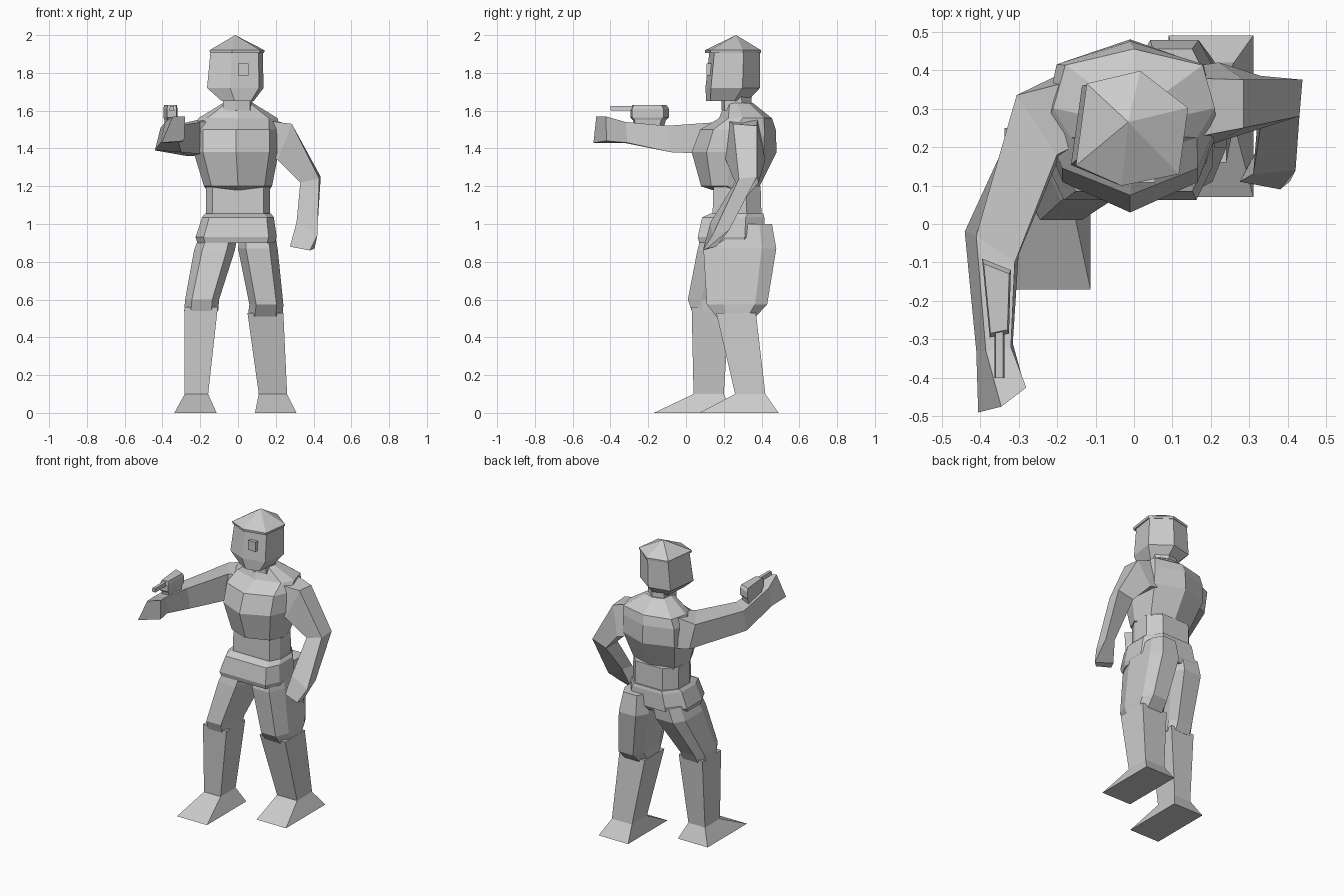
import bpy, bmesh


def loft(name, rings):
    """Skin a stack of equal-sized rings; a one-point ring closes to an apex."""
    bm = bmesh.new()
    rows = [[bm.verts.new(p) for p in ring] for ring in rings]
    for a, b in zip(rows, rows[1:]):
        n = len(a)
        for i in range(n):
            j = (i + 1) % n
            if len(b) == 1:
                bm.faces.new((a[i], a[j], b[0]))
            else:
                bm.faces.new((a[i], a[j], b[j], b[i]))
    for row in (rows[0], rows[-1]):
        if len(row) > 2:
            bm.faces.new(row)
    bmesh.ops.recalc_face_normals(bm, faces=bm.faces)
    mesh = bpy.data.meshes.new(name)
    bm.to_mesh(mesh)
    bm.free()
    obj = bpy.data.objects.new(name, mesh)
    bpy.context.collection.objects.link(obj)
    return obj


def stack(name, shape, sections, apex=None):
    """Loft a unit outline through sections (cx, cy, z, half_x, half_y)."""
    rings = [[(cx + x * hx, cy + y * hy, z) for x, y in shape]
             for cx, cy, z, hx, hy in sections]
    return loft(name, rings + ([[apex]] if apex else []))


TRUNK = [(0, -1), (.78, -.65), (1, -.1), (.85, .7),
         (0, 1), (-.85, .7), (-1, -.1), (-.78, -.65)]
HIP = [(-.8, -1), (.8, -1), (1, -.5), (1, .4), (.6, 1), (-.6, 1), (-1, .4), (-1, -.5)]
THIGH = [(-.6, -1), (.6, -1), (1, -.45), (1, .6), (.6, 1), (-.6, 1), (-1, .6), (-1, -.45)]
SQUARE = [(-1, -1), (1, -1), (1, 1), (-1, 1)]
HEAD = [(-.81, .70), (.13, .92), (.97, .28), (.81, -.87), (-.2, -1.07), (-1, -.72)]

# Torso, waist and hips
stack("chest", TRUNK, [
    (0, .265, 1.18, .165, .125), (0, .235, 1.2, .18, .155),
    (-.01, .255, 1.38, .225, .225), (-.01, .275, 1.5, .225, .2),
    (0, .315, 1.56, .21, .14), (0, .28, 1.64, .08, .075)])
stack("waist", HIP, [(0, .27, 1.03, .17, .13), (0, .27, 1.2, .17, .125)])
stack("hips", HIP, [
    (-.01, .235, .9, .205, .165), (-.01, .24, .93, .215, .178),
    (0, .25, 1.035, .19, .165), (0, .27, 1.055, .175, .14)])

# Legs: thigh, shin and foot, one striding forward
for side, thigh, shin, foot in (
    ("right",
     [(-.195, .13, .54, .09, .1), (-.19, .135, .6, .09, .125),
      (-.125, .235, .86, .108, .175), (-.1, .25, .95, .10, .165)],
     [(-.22, .12, .1, .062, .08), (-.195, .13, .56, .088, .1)],
     (-.225, .04, 0, .112, .21)),
    ("left",
     [(.145, .265, .51, .093, .105), (.15, .27, .575, .09, .16),
      (.105, .285, .87, .105, .193), (.1, .29, 1.0, .085, .165)],
     [(.185, .34, .1, .075, .08), (.145, .265, .53, .095, .105)],
     (.2, .28, 0, .11, .21)),
):
    stack(side + "_thigh", THIGH, thigh)
    stack(side + "_shin", SQUARE, shin)
    stack(side + "_foot", SQUARE, [foot, shin[0]])

# Arms: shoulder, deltoid, elbow, wrist and hand rings
loft("left_arm", [
    [(.13, .22, 1.55), (.13, .38, 1.57), (.15, .41, 1.36), (.15, .2, 1.36)],
    [(.285, .25, 1.53), (.285, .375, 1.52), (.22, .42, 1.34), (.21, .21, 1.34)],
    [(.43, .28, 1.24), (.438, .375, 1.25), (.33, .385, 1.22), (.33, .26, 1.22)],
    [(.42, .14, .94), (.42, .23, .97), (.33, .21, 1.01), (.31, .13, 1.01)],
    [(.38, .09, .86), (.405, .11, .87), (.30, .16, .88), (.275, .11, .88)]])
loft("right_arm", [
    [(-.13, .38, 1.57), (-.12, .22, 1.54), (-.14, .2, 1.36), (-.15, .41, 1.36)],
    [(-.305, .335, 1.53), (-.2, .18, 1.54), (-.2, .16, 1.37), (-.27, .35, 1.36)],
    [(-.41, -.03, 1.51), (-.31, -.1, 1.52), (-.30, -.08, 1.38), (-.44, -.02, 1.39)],
    [(-.385, -.33, 1.54), (-.32, -.32, 1.54), (-.315, -.31, 1.43), (-.41, -.33, 1.43)],
    [(-.345, -.475, 1.57), (-.28, -.425, 1.57), (-.285, -.42, 1.44), (-.405, -.49, 1.43)]])

# Head, helmet cap and neck
stack("neck", HEAD, [(0, .275, 1.6, .08, .08), (0, .27, 1.72, .08, .08)])
stack("head", HEAD, [
    (0, .225, 1.65, .085, .11), (-.012, .258, 1.72, .152, .145),
    (-.005, .268, 1.92, .14, .134)])
stack("helmet_cap", HEAD, [(-.003, .26, 1.905, .145, .148), (-.003, .26, 1.92, .148, .15)],
      apex=(-.015, .265, 2.0))
stack("eyepiece", SQUARE, [(.028, .13, 1.785, .027, .022), (.028, .13, 1.85, .027, .022)])

# Forearm-mounted launcher and its barrel
launcher = [(-.395, -.09), (-.32, -.12), (-.325, -.285), (-.375, -.295)]
loft("launcher", [
    [(-.358 + (x + .358) * s, -.2 + (y + .2) * s, z) for x, y in launcher]
    for z, s in ((1.51, .75), (1.55, .85), (1.565, 1), (1.61, 1), (1.63, .88))])
stack("barrel", SQUARE, [(-.35, -.335, 1.6, .013, .065), (-.35, -.335, 1.625, .01, .065)])
